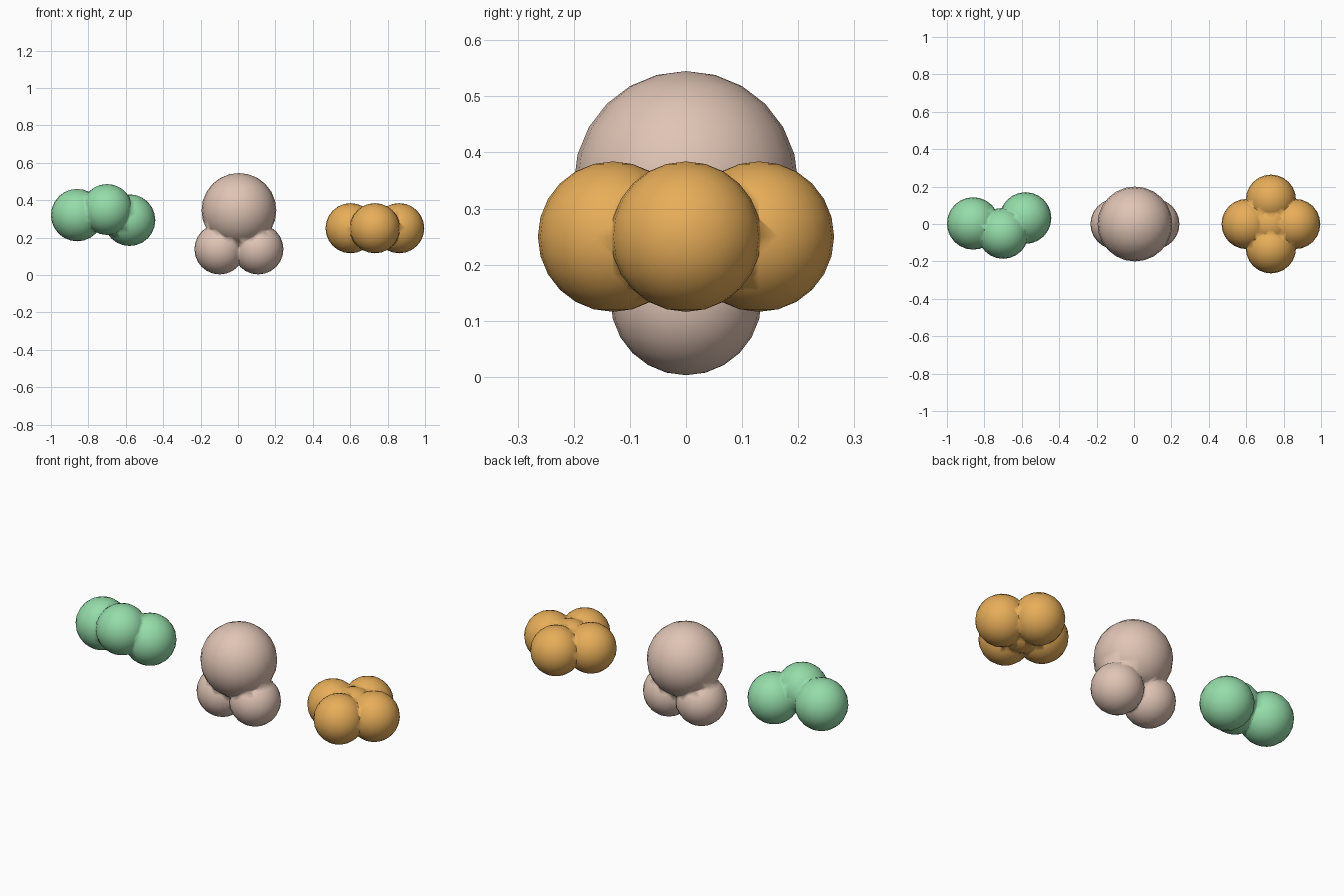
import bpy

if "Cube" in bpy.data.objects:
    bpy.data.objects.remove(bpy.data.objects["Cube"])


def ball(name, centre, radius):
    bpy.ops.mesh.primitive_uv_sphere_add(segments=24, ring_count=12, radius=radius, location=centre)
    ob = bpy.context.object
    ob.name = name
    return ob


def cluster(name, colour, balls):
    """Fuse several balls into one smooth shaded body."""
    body = ball(name, *balls[0])
    for i, (centre, radius) in enumerate(balls[1:]):
        helper = ball(f"{name}_lobe_{i}", centre, radius)
        mod = body.modifiers.new("union", 'BOOLEAN')
        mod.operation = 'UNION'
        mod.solver = 'EXACT'
        mod.object = helper
        bpy.context.view_layer.objects.active = body
        bpy.ops.object.modifier_apply(modifier=mod.name)
        bpy.data.objects.remove(helper, do_unlink=True)
    for poly in body.data.polygons:
        poly.use_smooth = True
    mat = bpy.data.materials.new(name + "_colour")
    mat.diffuse_color = (*colour, 1)
    mat.use_nodes = True
    mat.node_tree.nodes["Principled BSDF"].inputs["Base Color"].default_value = mat.diffuse_color
    body.data.materials.clear()
    body.data.materials.append(mat)
    return body


# Green chain of three balls
cluster("green_chain", (0.30, 0.72, 0.40), [
    ((-0.86, 0.003, 0.32), 0.14),
    ((-0.70, -0.05, 0.35), 0.136),
    ((-0.58, 0.032, 0.293), 0.138),
])

# Large ball resting on two smaller ones
cluster("tan_stack", (0.74, 0.55, 0.46), [
    ((0.005, 0, 0.345), 0.20),
    ((-0.098, 0, 0.138), 0.135),
    ((0.108, 0, 0.138), 0.135),
])

# Flat cross of four balls around a centre ball
cx, cz, arm = 0.732, 0.25, 0.13
cluster("orange_cross", (0.80, 0.42, 0.10), [((cx, 0, cz), 0.125)] + [
    ((cx + dx * arm, dy * arm, cz), 0.134)
    for dx, dy in ((1, 0), (0, 1), (-1, 0), (0, -1))
])
